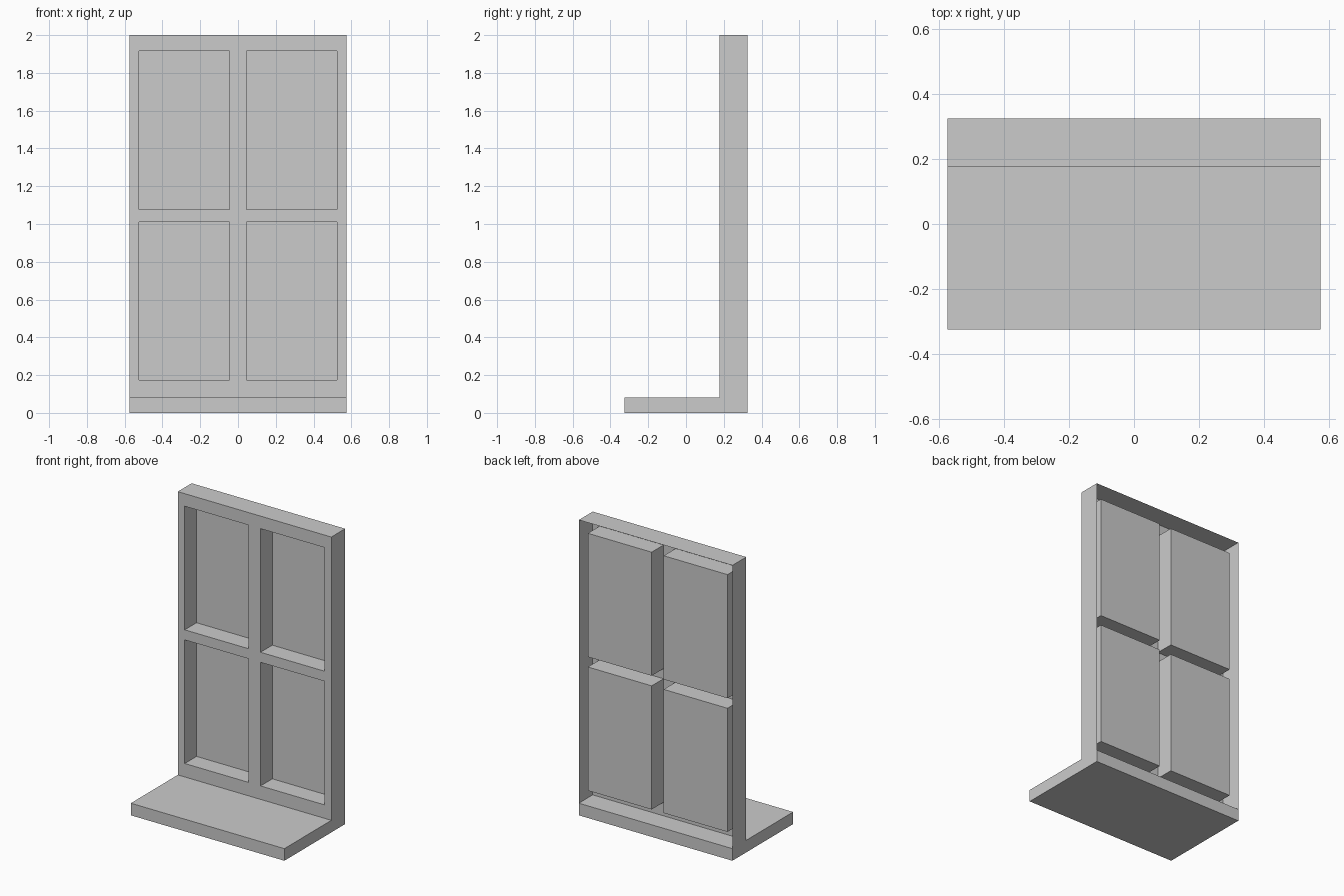
import bpy, bmesh

if "Cube" in bpy.data.objects:
    bpy.data.objects.remove(bpy.data.objects["Cube"])

W = 0.575                     # half width
D = 0.325                     # half depth
WALL_Y, RECESS_Y = 0.177, 0.303
BASE_H, TOP = 0.082, 2.0


def finish(name, bm):
    mesh = bpy.data.meshes.new(name)
    bm.to_mesh(mesh)
    bm.free()
    obj = bpy.data.objects.new(name, mesh)
    bpy.context.collection.objects.link(obj)
    return obj


# Base slab, running under the whole frame
bm = bmesh.new()
bmesh.ops.create_cube(bm, size=1)
for v in bm.verts:
    v.co = (v.co.x * 2 * W, v.co.y * 2 * D, (v.co.z + 0.5) * BASE_H)
finish("base_slab", bm)

# Front sheet of the upright: a grid whose odd cells are the four panels
xs = [-W, -0.523, -0.045, 0.045, 0.523, W]
zs = [BASE_H, 0.173, 1.01, 1.078, 1.915, TOP]
bm = bmesh.new()
grid = [[bm.verts.new((x, WALL_Y, z)) for x in xs] for z in zs]
panels = []
for r in range(5):
    for c in range(5):
        f = bm.faces.new((grid[r][c], grid[r][c + 1],
                          grid[r + 1][c + 1], grid[r + 1][c]))
        if r % 2 and c % 2:
            panels.append(f)

# Thin outer rim on the sides and top, left open at the back
rim = [e for e in bm.edges if e.is_boundary
       and not all(abs(v.co.z - BASE_H) < 1e-5 for v in e.verts)]
ext = bmesh.ops.extrude_edge_only(bm, edges=rim)["geom"]
for v in ext:
    if isinstance(v, bmesh.types.BMVert):
        v.co.y = D

# Recessed panels pushed backwards
for f in panels:
    new = bmesh.ops.extrude_face_region(bm, geom=[f])["geom"]
    for v in new:
        if isinstance(v, bmesh.types.BMVert):
            v.co.y = RECESS_Y
    if f.is_valid:
        bmesh.ops.delete(bm, geom=[f], context='FACES_ONLY')

# Consistent outward normals and clean flat faces
bmesh.ops.recalc_face_normals(bm, faces=bm.faces)
bm.normal_update()
front = min(bm.faces, key=lambda f: f.calc_center_median().y)
if front.normal.y > 0:
    bmesh.ops.reverse_faces(bm, faces=bm.faces)
finish("panelled_upright", bm)
